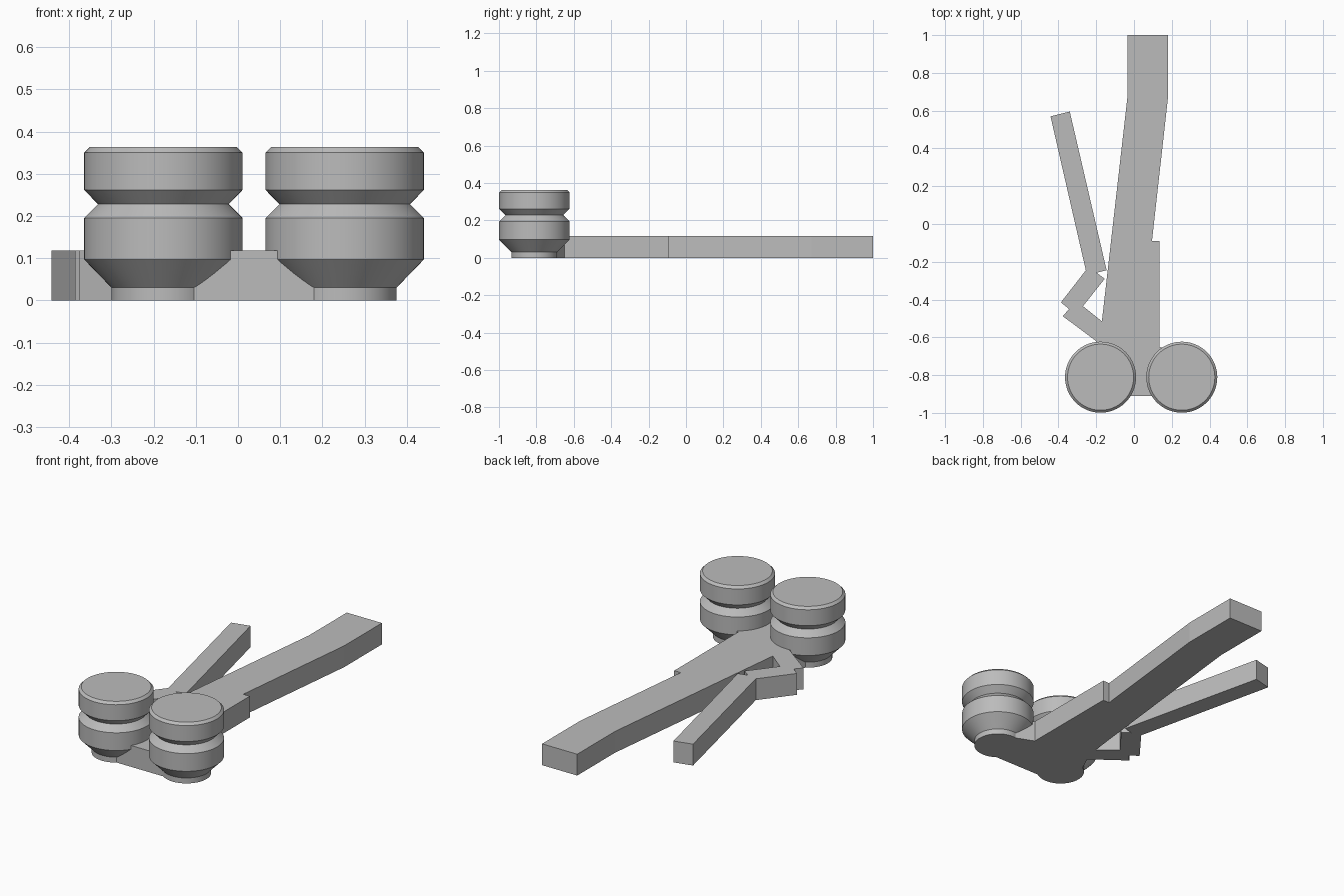
import bpy, bmesh, math

if "Cube" in bpy.data.objects:
    bpy.data.objects.remove(bpy.data.objects["Cube"], do_unlink=True)

grey = bpy.data.materials.new("plain_grey")
grey.use_nodes = True
GREY = (0.5, 0.5, 0.5, 1)
grey.diffuse_color = GREY
grey.node_tree.nodes["Principled BSDF"].inputs["Base Color"].default_value = GREY


def finish(name, bm):
    bmesh.ops.recalc_face_normals(bm, faces=bm.faces)
    mesh = bpy.data.meshes.new(name)
    bm.to_mesh(mesh)
    bm.free()
    mesh.materials.append(grey)
    obj = bpy.data.objects.new(name, mesh)
    bpy.context.collection.objects.link(obj)
    return obj


def plate(name, outline, height):
    bm = bmesh.new()
    face = bm.faces.new([bm.verts.new((x, y, 0)) for x, y in outline])
    top = bmesh.ops.extrude_face_region(bm, geom=[face])["geom"]
    verts = [v for v in top if isinstance(v, bmesh.types.BMVert)]
    bmesh.ops.translate(bm, verts=verts, vec=(0, 0, height))
    return finish(name, bm)


def lathe(name, profile, x, y, sides=64):
    bm = bmesh.new()
    rings = [[bm.verts.new((x + r * math.cos(math.tau * i / sides),
                            y + r * math.sin(math.tau * i / sides), z))
              for i in range(sides)] for r, z in profile]
    for low, high in zip(rings, rings[1:]):
        for i in range(sides):
            j = (i + 1) % sides
            bm.faces.new((low[i], low[j], high[j], high[i]))
    bm.faces.new(rings[0])
    bm.faces.new(rings[-1])
    obj = finish(name, bm)
    bpy.ops.object.select_all(action='DESELECT')
    obj.select_set(True)
    bpy.context.view_layer.objects.active = obj
    bpy.ops.object.shade_smooth_by_angle(angle=math.radians(25))
    return obj


# Flat lever: long handle, zigzag link and thin side arm in one outline
plate("lever_plate", [
    (-0.25, -0.91), (0.325, -0.91), (0.33, -0.73), (0.135, -0.65),
    (0.135, -0.09), (0.095, -0.09), (0.18, 0.67), (0.18, 1), (-0.035, 1),
    (-0.035, 0.67), (-0.17, -0.515),
    (-0.27, -0.435), (-0.155, -0.29), (-0.198, -0.258),
    (-0.145, -0.245), (-0.34, 0.595), (-0.442, 0.57), (-0.255, -0.245),
    (-0.387, -0.415), (-0.344, -0.45), (-0.377, -0.488),
    (-0.2, -0.62), (-0.25, -0.73)], 0.118)

# Pair of grooved rollers
roller = [(0.123, 0), (0.123, 0.03), (0.188, 0.097), (0.188, 0.195),
          (0.155, 0.228), (0.188, 0.262), (0.188, 0.35), (0.175, 0.363)]
for side, x in (("right", -0.177), ("left", 0.253)):
    lathe(side + "_roller", roller, x, -0.811)
